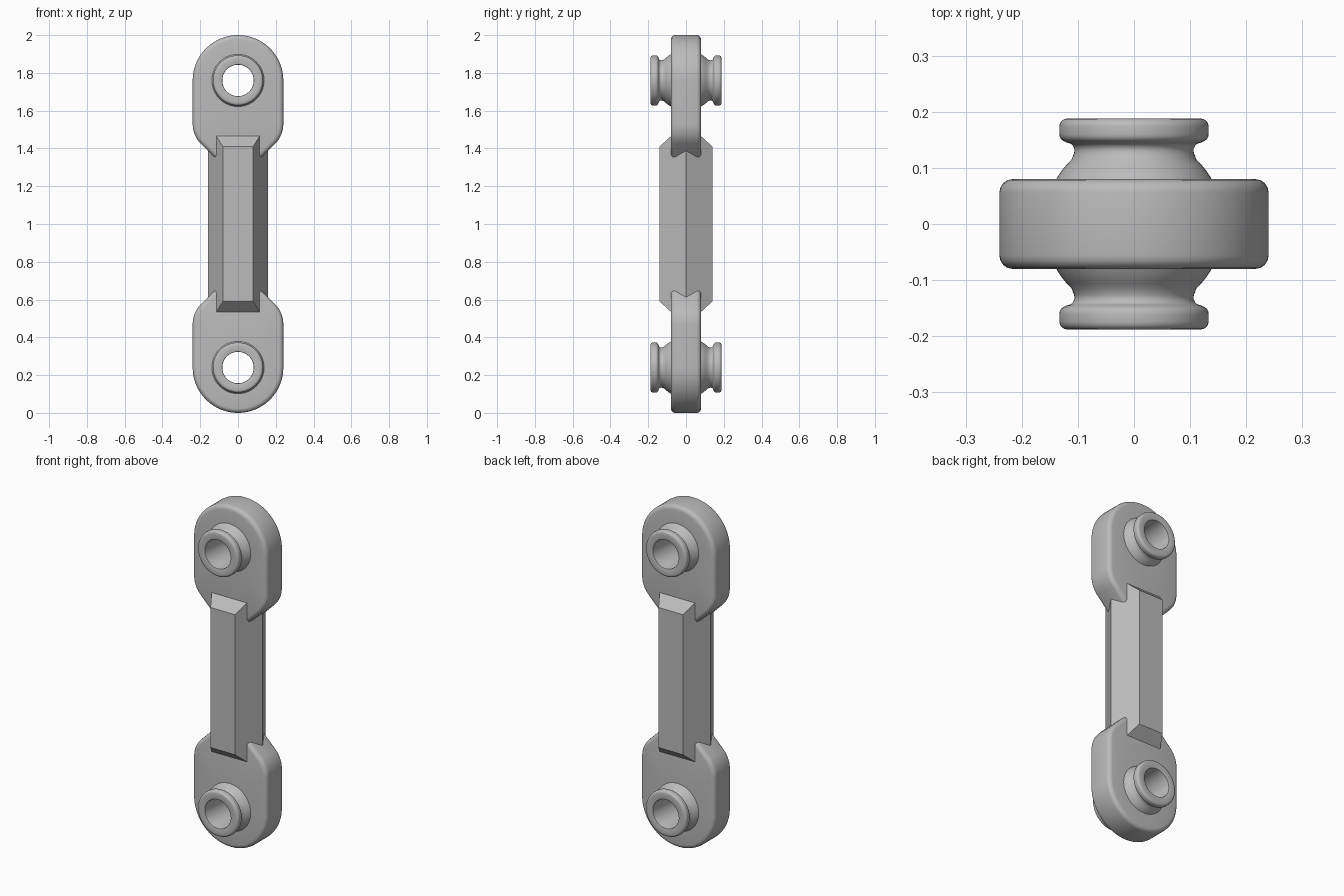
import bpy
import bmesh
from math import sin, cos, pi, radians, hypot

old = bpy.data.objects.get("Cube")
if old:
    bpy.data.objects.remove(old)

MID = 1.0        # height of the centre of the link
EYE = 0.76       # distance from the centre to each eye
HALF = 0.08      # half thickness of an eye plate

grey = bpy.data.materials.new("cast_grey")
grey.use_nodes = True
grey.diffuse_color = (0.5, 0.5, 0.5, 1)
grey.node_tree.nodes["Principled BSDF"].inputs["Base Color"].default_value = (0.5, 0.5, 0.5, 1)


def finish(name, bm, flip=False, smooth=True):
    """Turn a bmesh into an object; flip turns it to the lower end."""
    bmesh.ops.recalc_face_normals(bm, faces=bm.faces)
    mesh = bpy.data.meshes.new(name)
    bm.to_mesh(mesh)
    bm.free()
    mesh.materials.append(grey)
    obj = bpy.data.objects.new(name, mesh)
    bpy.context.collection.objects.link(obj)
    obj.location.z = MID
    obj.rotation_euler.y = pi if flip else 0
    if smooth:
        bpy.ops.object.select_all(action='DESELECT')
        obj.select_set(True)
        bpy.context.view_layer.objects.active = obj
        bpy.ops.object.shade_smooth_by_angle(angle=radians(35))
    return obj


def arc(cx, cz, r, start, end, steps):
    angles = [radians(start + (end - start) * i / steps) for i in range(steps + 1)]
    return [(cx + r * cos(a), cz + r * sin(a)) for a in angles]


def bridge(bm, loops):
    """Join closed loops of equal length into a closed ring of quads."""
    for a, b in zip(loops, loops[1:] + loops[:1]):
        for i in range(len(a)):
            j = (i + 1) % len(a)
            bm.faces.new((a[i], a[j], b[j], b[i]))


def eye_plate(name, flip):
    # rounded outer end, straight sides, then a 45 degree taper into the rod
    side = arc(0.09, 0.53, 0.15, -45, 0, 8)
    right = [(0.1, 0.328)] + side
    left = [(-x, z) for x, z in reversed(right)]
    outline = right + arc(0, EYE, 0.24, 0, 180, 40) + left
    hole = []
    for x, z in outline:
        d = hypot(x, z - EYE)
        hole.append((0.12 * x / d, EYE + 0.12 * (z - EYE) / d))
    bm = bmesh.new()
    loops = [[bm.verts.new((x, y, z)) for x, z in pts]
             for pts, y in ((outline, -HALF), (outline, HALF), (hole, HALF), (hole, -HALF))]
    bridge(bm, loops)
    rims = [bm.edges.get((l[i - 1], l[i])) for l in loops[:2] for i in range(len(l))]
    bmesh.ops.bevel(bm, geom=rims, offset=0.024, segments=4, profile=0.5, affect='EDGES')
    finish(name, bm, flip)


def ball_bushing(name, flip):
    # ball, concave neck, rounded collar and straight bore
    ball = arc(0, 0, 0.16, 0, 46, 10)
    neck = arc(0.12, 0.131, 0.014, 200, 90, 6)
    collar = arc(0.119, 0.160, 0.014, -80, 0, 4) + arc(0.119, 0.174, 0.014, 0, 90, 4)
    bore = arc(0.087, 0.184, 0.004, 90, 180, 2)
    half = ball + neck + collar + bore
    profile = half + [(r, -y) for r, y in reversed(half[1:])]
    bm = bmesh.new()
    n = 56
    loops = [[bm.verts.new((r * cos(2 * pi * i / n), y, EYE + r * sin(2 * pi * i / n)))
              for i in range(n)] for r, y in profile]
    bridge(bm, loops)
    finish(name, bm, flip)


def rod():
    # hexagonal bar with sloped ends on its front and back faces
    bm = bmesh.new()
    for sx in (-1, 1):
        for sz in (-1, 1):
            bm.verts.new((sx * 0.16, 0, sz * 0.465))
            for sy in (-1, 1):
                bm.verts.new((sx * 0.1143, sy * 0.08, sz * 0.465))
                bm.verts.new((sx * 0.08, sy * 0.14, sz * 0.41))
    bmesh.ops.convex_hull(bm, input=bm.verts)
    bmesh.ops.dissolve_limit(bm, angle_limit=radians(2), verts=bm.verts, edges=bm.edges)
    finish("hex_rod", bm, smooth=False)


rod()
for end, flip in (("upper", False), ("lower", True)):
    eye_plate(end + "_eye_plate", flip)
    ball_bushing(end + "_ball_bushing", flip)
